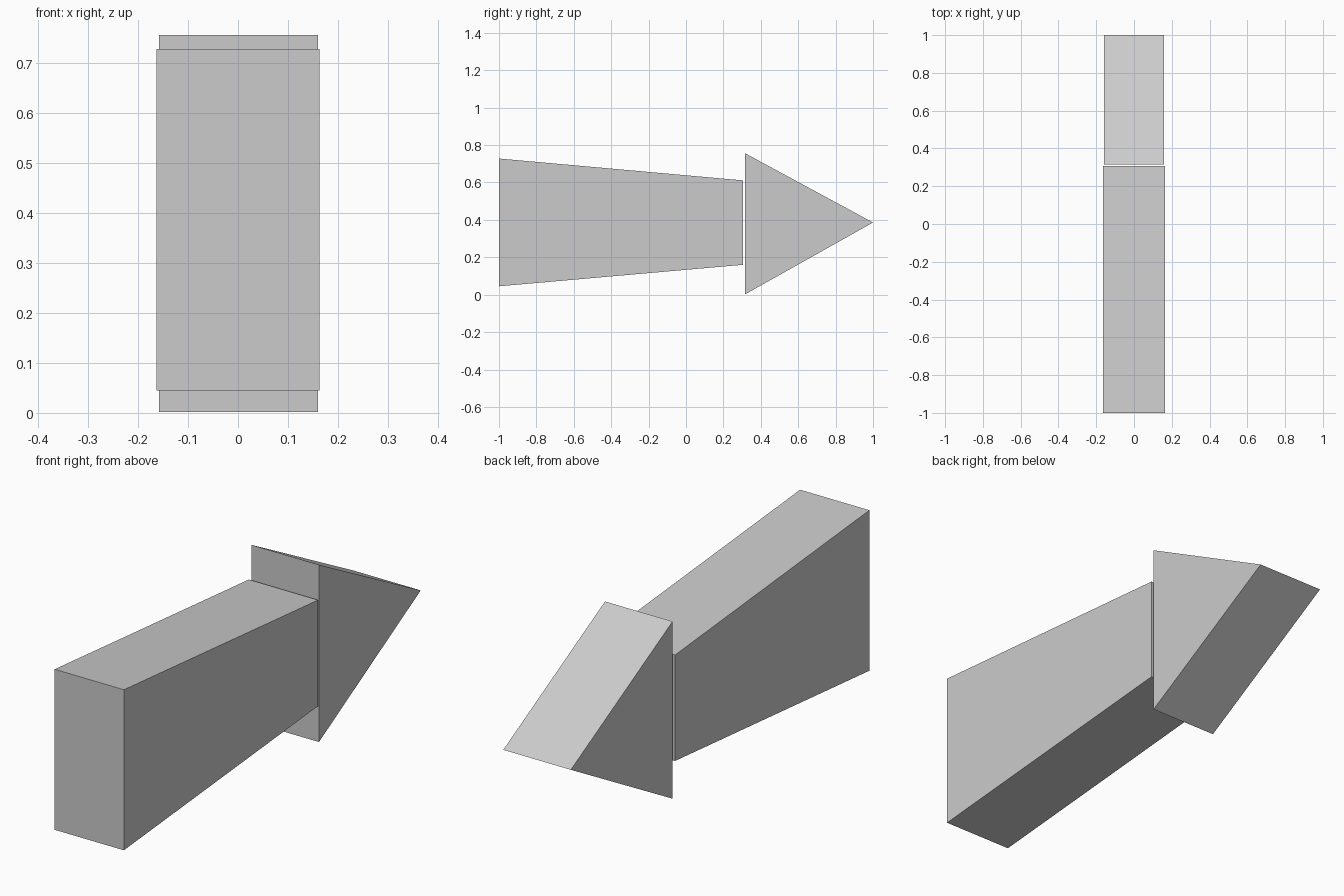
import bpy
import bmesh

if "Cube" in bpy.data.objects:
    bpy.data.objects.remove(bpy.data.objects["Cube"])


def prism(name, profile, x0, x1):
    """Extrude a (y, z) side profile along x into a closed solid."""
    bm = bmesh.new()
    face = bm.faces.new([bm.verts.new((x0, y, z)) for y, z in profile])
    ext = bmesh.ops.extrude_face_region(bm, geom=[face], use_keep_orig=True)
    moved = [v for v in ext["geom"] if isinstance(v, bmesh.types.BMVert)]
    bmesh.ops.translate(bm, verts=moved, vec=(x1 - x0, 0, 0))
    bmesh.ops.recalc_face_normals(bm, faces=bm.faces[:])
    mesh = bpy.data.meshes.new(name)
    bm.to_mesh(mesh)
    bm.free()
    obj = bpy.data.objects.new(name, mesh)
    bpy.context.collection.objects.link(obj)
    return obj


# Tapered shaft, narrowing towards the head
prism("arrow_shaft",
      [(-1, 0.045), (0.306, 0.16), (0.306, 0.611), (-1, 0.728)],
      -0.163, 0.163)

# Triangular head, with a small gap behind it
prism("arrow_head",
      [(0.316, 0.002), (1, 0.386), (0.316, 0.756)],
      -0.158, 0.16)
